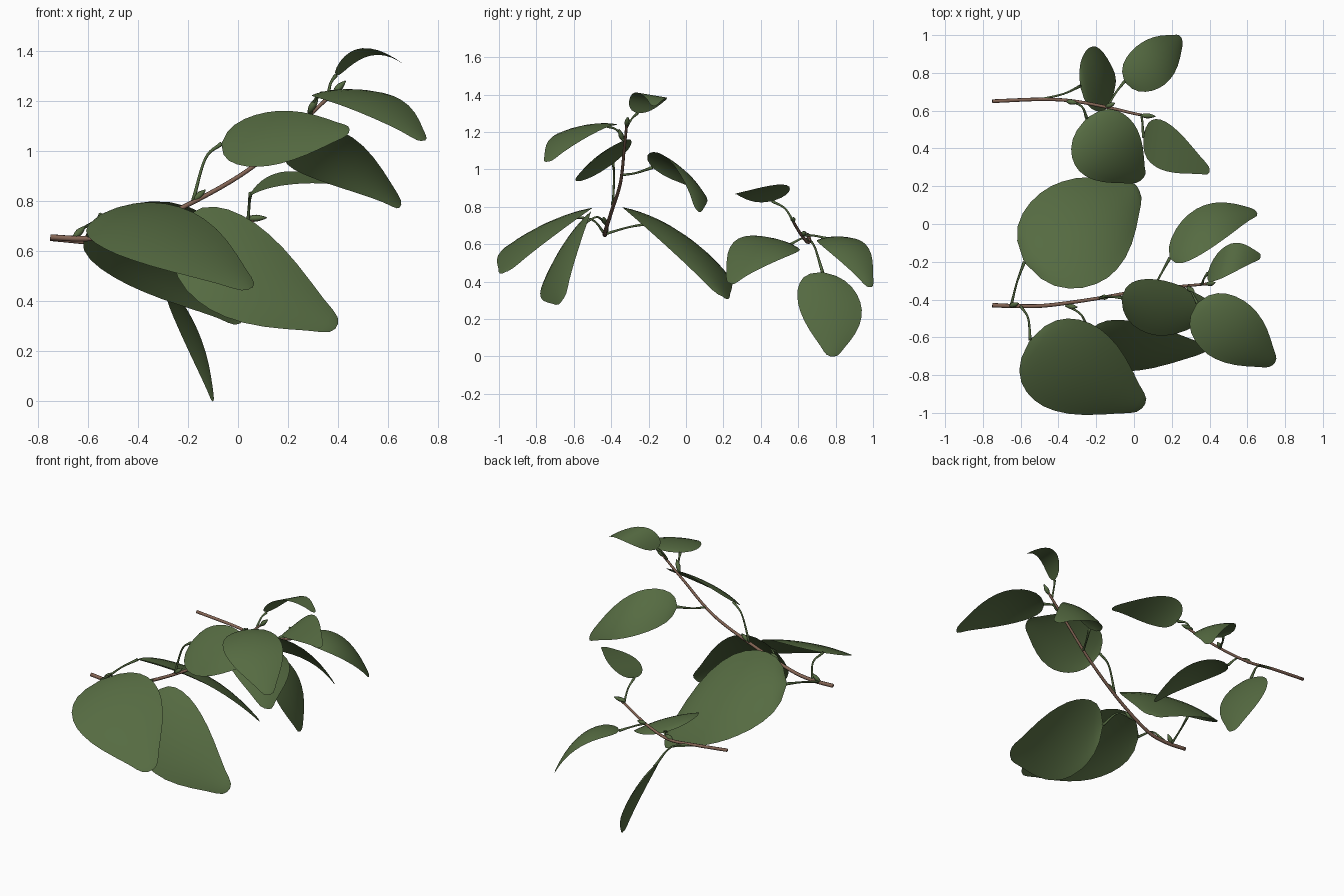
import bpy, bmesh, math
from mathutils import Vector as V

if "Cube" in bpy.data.objects:
    bpy.data.objects.remove(bpy.data.objects["Cube"])


def material(name, rgb):
    m = bpy.data.materials.new(name)
    m.diffuse_color = (*rgb, 1)
    m.use_nodes = True
    m.node_tree.nodes["Principled BSDF"].inputs["Base Color"].default_value = m.diffuse_color
    return m


GREEN = material("leaf green", (0.092, 0.147, 0.054))
BARK = material("bark brown", (0.23, 0.13, 0.09))


def finish(bm, name, mat):
    me = bpy.data.meshes.new(name)
    bm.to_mesh(me)
    bm.free()
    me.materials.append(mat)
    for p in me.polygons:
        p.use_smooth = True
    ob = bpy.data.objects.new(name, me)
    bpy.context.collection.objects.link(ob)
    return ob


def spline(pts, steps):
    """Smooth path through all points."""
    p = [V(q) for q in pts]
    p = [2 * p[0] - p[1]] + p + [2 * p[-1] - p[-2]]
    out = []
    for i in range(1, len(p) - 2):
        a, b, c, d = p[i - 1:i + 3]
        for s in range(steps):
            t = s / steps
            out.append(0.5 * (2 * b + (c - a) * t + (2 * a - 5 * b + 4 * c - d) * t * t
                              + (3 * b - a - 3 * c + d) * t ** 3))
    return out + [p[-2]]


def tube(name, pts, radius, mat, steps=6, sides=8):
    """Round tube along a path; radius is a function of 0..1."""
    path = spline(pts, steps)
    bm, rings = bmesh.new(), []
    side = V((0.31, 0.2, 0.93))
    for i, c in enumerate(path):
        d = (path[min(i + 1, len(path) - 1)] - path[max(i - 1, 0)]).normalized()
        side = (side - d * side.dot(d)).normalized()
        up = d.cross(side)
        r = radius(i / (len(path) - 1))
        rings.append([bm.verts.new(c + r * (math.cos(k * math.tau / sides) * side
                                            + math.sin(k * math.tau / sides) * up))
                      for k in range(sides)])
    for a, b in zip(rings, rings[1:]):
        for k in range(sides):
            n = (k + 1) % sides
            bm.faces.new((a[k], a[n], b[n], b[k]))
    bm.faces.new(rings[0][::-1])
    bm.faces.new(rings[-1])
    return finish(bm, name, mat)


# half-width of a blade from base to blunt tip
OUTLINE = [(0, .04), (.03, .41), (.08, .65), (.15, .82), (.23, .93), (.32, .99), (.41, 1),
           (.5, .96), (.6, .87), (.7, .73), (.8, .55), (.89, .37), (.95, .26), (.985, .17), (1, .06)]


def leaf(name, base, left, right, tip, cup=0.04):
    """Arched blade through base, both widest edge points and tip."""
    base, left, right, tip = map(V, (base, left, right, tip))
    mid, half, m = (left + right) / 2, (left - right) / 2, 0.41
    nrm = (tip - base).cross(left - right).normalized()
    if nrm.z < 0:
        nrm = -nrm
    bm, rows, n = bmesh.new(), [], 5
    for u, w in OUTLINE:
        c = (base * (u - m) * (u - 1) / m + mid * u * (u - 1) / (m * (m - 1))
             + tip * u * (u - m) / (1 - m))
        rows.append([bm.verts.new(c + half * w * v / n + nrm * cup * w * (1 - (v / n) ** 2))
                     for v in range(-n, n + 1)])
    for a, b in zip(rows, rows[1:]):
        for k in range(2 * n):
            bm.faces.new((a[k], a[k + 1], b[k + 1], b[k]))
    bmesh.ops.recalc_face_normals(bm, faces=bm.faces)
    bm.normal_update()
    if sum(f.normal.dot(nrm) for f in bm.faces) < 0:
        bmesh.ops.reverse_faces(bm, faces=bm.faces)
    finish(bm, name, GREEN)


def stalked_leaf(name, node, bend, base, left, right, tip, cup=0.03):
    tube(name + "_stalk", [node, bend, base],
         lambda t: 0.008 - 0.003 * math.sin(t * math.pi) + 0.001 * t, GREEN, 6, 6)
    leaf(name, base, left, right, tip, cup)


def bud(name, a, b, r=0.012):
    a, b = V(a), V(b)
    tube(name, [a, (a + b) / 2, b], lambda t: 0.002 + r * math.sin(math.pi * t ** 0.9), GREEN, 4, 6)


# twigs
tube("large_twig", [(-.75, -.43, .655), (-.6, -.435, .65), (-.45, -.43, .675), (-.2, -.395, .785),
                    (.05, -.35, .93), (.25, -.33, 1.11), (.41, -.315, 1.26)],
     lambda t: 0.012 - 0.005 * t, BARK)
tube("small_twig", [(-.75, .65, .65), (-.5, .66, .625), (-.33, .652, .61), (-.15, .62, .645),
                    (.0, .585, .70), (.08, .57, .73)],
     lambda t: 0.010 - 0.003 * t, BARK)

# leaves of the large twig: node, bend, base, left, right, tip
for i, a in enumerate([
    ((-.65, -.43, .655), (-.62, -.31, .69), (-.58, -.2, .71), (-.44, .2, .465), (-.14, -.285, .75), (.02, .19, .32), .05),
    ((-.6, -.435, .655), (-.56, -.5, .73), (-.55, -.615, .745), (-.18, -.555, .755), (-.48, -.965, .585), (.05, -.965, .45), .025),
    ((-.36, -.43, .71), (-.28, -.48, .745), (-.24, -.57, .69), (.07, -.53, .71), (-.11, -.775, .365), (.395, -.66, .30), .025),
    ((-.18, -.39, .80), (-.13, -.385, .97), (-.065, -.39, 1.03), (.16, -.3, 1.16), (.12, -.59, .94), (.445, -.45, 1.08), .02),
    ((.29, -.33, 1.15), (.31, -.37, 1.21), (.335, -.42, 1.23), (.62, -.435, 1.22), (.39, -.69, 1.19), (.74, -.74, 1.04), .02),
    ((.36, -.32, 1.22), (.37, -.29, 1.27), (.39, -.26, 1.30), (.51, -.105, 1.375), (.47, -.285, 1.405), (.67, -.175, 1.34), .0),
    ((.1, -.345, .97), (.14, -.27, .98), (.19, -.18, 1.01), (.33, .08, .88), (.42, -.12, 1.075), (.65, .06, .78), .02),
]):
    stalked_leaf("large_twig_leaf_%d" % (i + 1), *a)

# leaves of the small twig
for i, a in enumerate([
    ((-.49, .66, .625), (-.37, .69, .58), (-.285, .73, .45), (-.22, .94, .25), (-.16, .6, .28), (-.1, .78, .0), .02),
    ((-.14, .62, .65), (-.1, .69, .645), (-.05, .755, .63), (.04, .96, .60), (.165, .74, .58), (.25, .985, .37), .02),
    ((-.33, .65, .61), (-.275, .62, .63), (-.25, .56, .60), (.0, .53, .53), (-.29, .28, .63), (.04, .235, .39), .02),
    ((.04, .577, .715), (.045, .53, .79), (.05, .46, .83), (.17, .54, .915), (.14, .29, .855), (.4, .28, .87), .0),
]):
    stalked_leaf("small_twig_leaf_%d" % (i + 1), *a)

# buds at the tips and nodes
for i, (a, b) in enumerate([
    ((.38, -.32, 1.23), (.43, -.31, 1.28)), ((.28, -.335, 1.15), (.32, -.36, 1.215)),
    ((-.18, -.39, .80), (-.13, -.385, .845)), ((-.66, -.435, .65), (-.61, -.42, .70)),
    ((-.36, -.435, .71), (-.30, -.44, .745)), ((.03, .575, .73), (.115, .57, .733)),
    ((-.36, .65, .61), (-.3, .64, .63)), ((-.15, .62, .65), (-.1, .64, .665)),
]):
    bud("bud_%d" % (i + 1), a, b)
